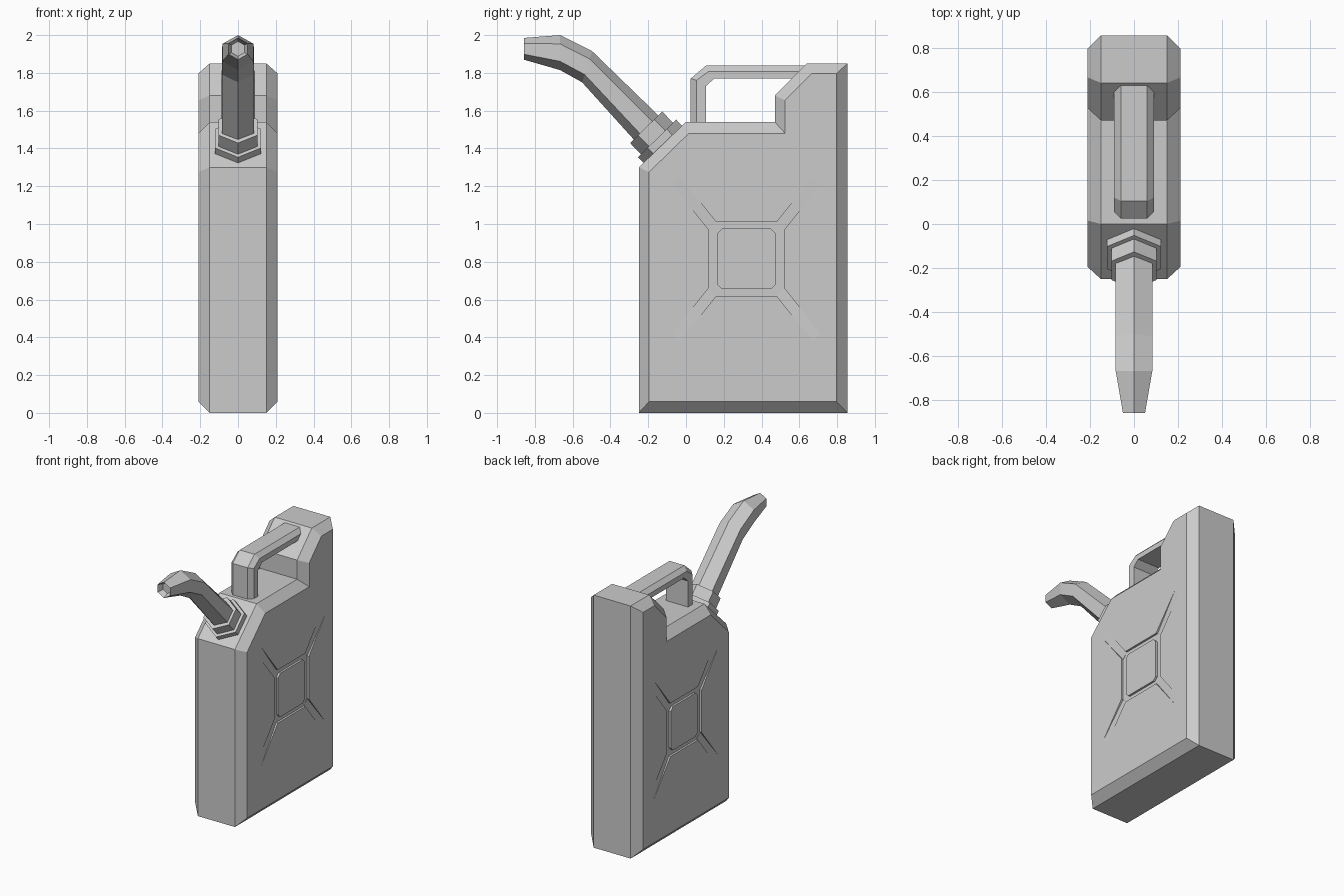
import bpy
import bmesh
from mathutils import Vector

if "Cube" in bpy.data.objects:
    bpy.data.objects.remove(bpy.data.objects["Cube"], do_unlink=True)

# Single painted-metal colour
metal = bpy.data.materials.new("light_grey_metal")
metal.use_nodes = True
GREY = (0.6, 0.6, 0.6, 1)
metal.diffuse_color = GREY
metal.node_tree.nodes["Principled BSDF"].inputs["Base Color"].default_value = GREY


def loft(name, rings, hollow=None):
    """Skin a row of equal-sized rings and cap both ends; hollow = (rim, depth) of the last cap."""
    bm = bmesh.new()
    loops = [[bm.verts.new(p) for p in ring] for ring in rings]
    n = len(rings[0])
    for a, b in zip(loops, loops[1:]):
        for i in range(n):
            j = (i + 1) % n
            bm.faces.new((a[i], a[j], b[j], b[i]))
    bm.faces.new(loops[0])
    end = bm.faces.new(loops[-1])
    bmesh.ops.recalc_face_normals(bm, faces=bm.faces)
    if hollow:
        bmesh.ops.inset_region(bm, faces=[end], thickness=hollow[0])
        bmesh.ops.translate(bm, verts=end.verts, vec=end.normal * -hollow[1])
    mesh = bpy.data.meshes.new(name)
    bm.to_mesh(mesh)
    bm.free()
    mesh.materials.append(metal)
    obj = bpy.data.objects.new(name, mesh)
    bpy.context.collection.objects.link(obj)
    return obj


def side_ring(x, profile):
    return [(x, y, z) for y, z in profile]


def cut(target, cutter):
    mod = target.modifiers.new("cut", "BOOLEAN")
    mod.operation = "DIFFERENCE"
    mod.solver = "EXACT"
    mod.object = cutter
    bpy.context.view_layer.objects.active = target
    bpy.ops.object.modifier_apply(modifier=mod.name)
    bpy.data.objects.remove(cutter, do_unlink=True)


# Can body: outer outline in the middle, smaller outline on the flat sides
HALF, FLAT = 0.21, 0.15
outer = [(-0.25, 0), (0.855, 0), (0.855, 1.85), (0.64, 1.85),
         (0.47, 1.68), (0.47, 1.54), (0, 1.54), (-0.25, 1.30)]
inner = [(-0.195, 0.06), (0.797, 0.06), (0.797, 1.797), (0.665, 1.797),
         (0.525, 1.655), (0.525, 1.48), (0.015, 1.48), (-0.195, 1.275)]
body = loft("can_body", [side_ring(-HALF, inner), side_ring(-FLAT, outer),
                         side_ring(FLAT, outer), side_ring(HALF, inner)])

# Pressed cross on both sides: a shallow tray with four arms that fade out
MID = Vector((0.32, 0.815))
DEPTH = 0.015


def clipped_rect(hy, hz, clip):
    quarter = [(hy, hz - clip), (hy - clip, hz)]
    pts = []
    for sy, sz in ((1, 1), (-1, 1), (-1, -1), (1, -1)):
        corner = [(sy * y, sz * z) for y, z in quarter]
        pts += corner if sy * sz > 0 else corner[::-1]
    return [(MID.x + y, MID.y + z) for y, z in pts]


for side in (-1, 1):
    tray = clipped_rect(0.2, 0.195, 0.04)
    cut(body, loft("tray_cutter", [side_ring(side * (HALF - DEPTH), tray),
                                   side_ring(side * (HALF + 0.03), tray)]))
    for sy in (-1, 1):
        for sz in (-1, 1):
            a, b = Vector((0.16, 0.195)), Vector((0.2, 0.155))
            run = Vector((0.2, 0.25))
            quad = [(a - run * 0.05, DEPTH * 0.95), (b - run * 0.05, DEPTH * 0.95),
                    (b + run, -0.0005), (a + run, -0.0005)]
            quad = [(MID.x + sy * p.x, MID.y + sz * p.y, d) for p, d in quad]
            floor = [(side * (HALF - d), y, z) for y, z, d in quad]
            top = [(side * (HALF + 0.03), y, z) for y, z, d in quad]
            cut(body, loft("arm_cutter", [floor, top]))

# Raised centre panel, flush with both sides
panel = clipped_rect(0.155, 0.16, 0.025)
loft("centre_panel", [side_ring(-HALF, panel), side_ring(HALF, panel)])

# Handle: chamfered bar that rises, bends and runs into the rear hump
rails = [((0.025, 1.5), (0.055, 1.5), (0.105, 1.5)),
         ((0.025, 1.77), (0.055, 1.76), (0.105, 1.73)),
         ((0.105, 1.838), (0.12, 1.808), (0.15, 1.77)),
         ((0.67, 1.838), (0.67, 1.808), (0.67, 1.77))]
handle = []
for o, m, i in rails:
    half = [(0.06, *o), (0.09, *m), (0.09, *i)]
    handle.append(half + [(-x, y, z) for x, y, z in reversed(half)])
loft("handle", handle)


def hexagon(top, bottom, w):
    """Six-sided ring with points at top and bottom and half-width w."""
    t, b = Vector(top), Vector(bottom)
    c, h = (t + b) / 2, (t - b) / 2
    spots = [(0, 1), (w, 0.5), (w, -0.5), (0, -1), (-w, -0.5), (-w, 0.5)]
    return [(x, *(c + h * k)) for x, k in spots]


# Stepped collar on the sloping shoulder
base = Vector((-0.123, 1.422))
axis = Vector((-0.7, 0.714))
across = Vector((0.714, 0.7))


def collar(name, radius, start, stop):
    rings = []
    for s in (start, stop):
        c = base + axis * s
        rings.append(hexagon(c + across * radius, c - across * radius, radius * 0.866))
    loft(name, rings)


collar("collar_base", 0.142, -0.03, 0.043)
collar("collar_nut", 0.119, 0.03, 0.126)

# Bent six-sided spout with an open tip
loft("spout", [hexagon((-0.10, 1.53), (-0.22, 1.385), 0.085),
               hexagon((-0.497, 1.915), (-0.55, 1.75), 0.085),
               hexagon((-0.667, 2.0), (-0.667, 1.815), 0.083),
               hexagon((-0.858, 1.985), (-0.858, 1.87), 0.05)], hollow=(0.018, 0.04))
